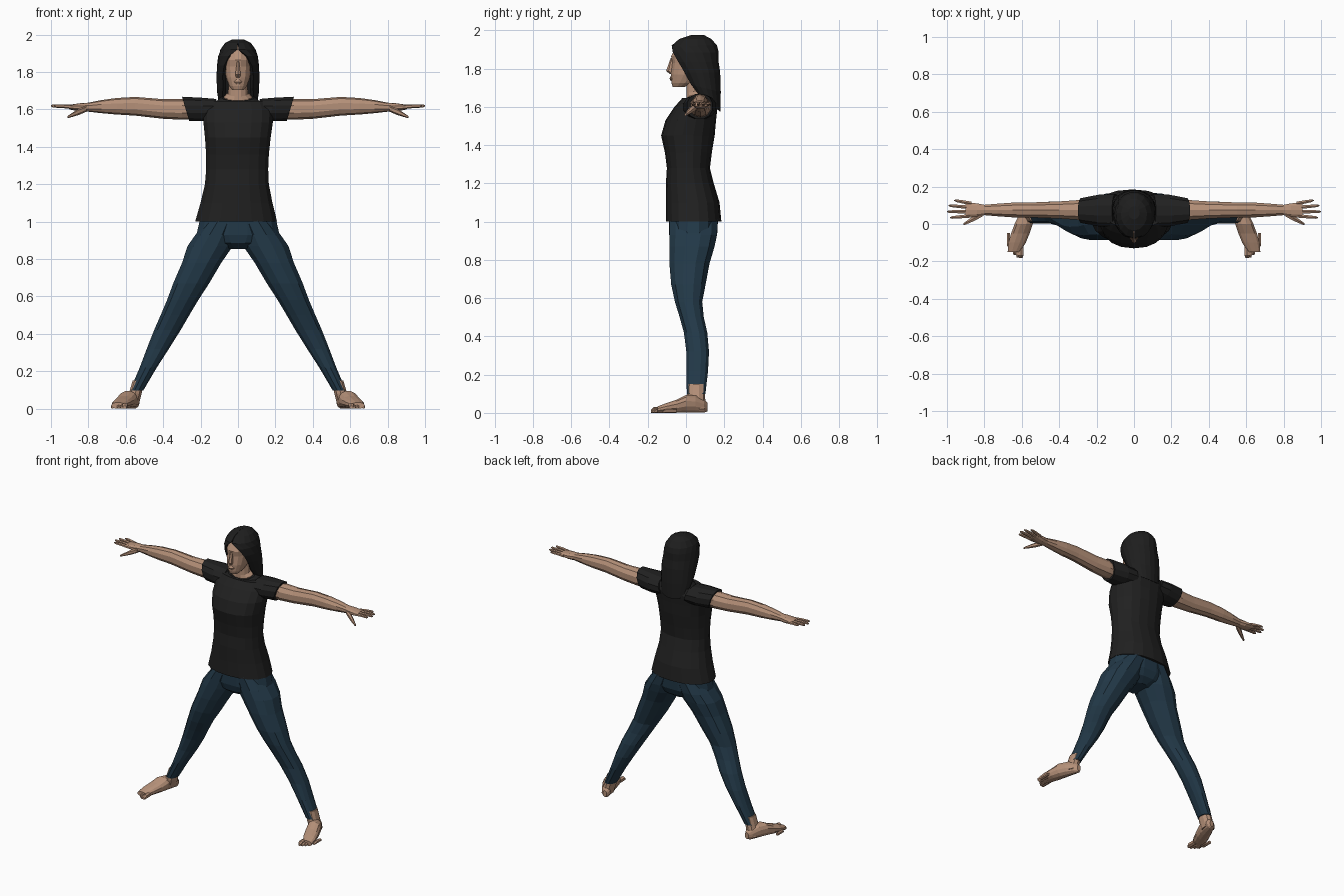
import bpy, bmesh, math

cube = bpy.data.objects.get("Cube")
if cube:
    bpy.data.objects.remove(cube, do_unlink=True)


def material(name, red, green, blue):
    colour = (red, green, blue, 1)
    mat = bpy.data.materials.new(name)
    mat.use_nodes = True
    mat.diffuse_color = colour
    mat.node_tree.nodes["Principled BSDF"].inputs["Base Color"].default_value = colour
    return mat


skin = material("skin", .46, .28, .19)
cotton = material("black cotton", .015, .015, .015)
denim = material("blue denim", .016, .04, .064)
dark_hair = material("black hair", .013, .013, .013)


def finish(name, bm, mat):
    bmesh.ops.recalc_face_normals(bm, faces=bm.faces)
    mesh = bpy.data.meshes.new(name)
    bm.to_mesh(mesh)
    bm.free()
    mesh.materials.append(mat)
    bpy.context.collection.objects.link(bpy.data.objects.new(name, mesh))


def bridge(bm, rings):
    for lower, upper in zip(rings, rings[1:]):
        for i in range(len(lower)):
            j = (i + 1) % len(lower)
            bm.faces.new((lower[i], lower[j], upper[j], upper[i]))


def loft(name, axis, rows, mat, side=1, base=0, slope=0, shear=0, sides=12, power=.9):
    """Each row: place along the axis, low and high edge, half width.
    The axis is z (edges in y), x or y (edges in z); the centre line is base + slope * place."""
    bm = bmesh.new()
    rings = []
    for place, low, high, half in rows:
        ring = []
        for i in range(sides):
            angle = math.tau * (i + .5) / sides
            c, s = math.cos(angle), math.sin(angle)
            across = base + slope * place + half * math.copysign(abs(c) ** power, c)
            rise = (high - low) / 2 * math.copysign(abs(s) ** power, s)
            edge = (low + high) / 2 + rise
            along = place + shear * rise
            x, y, z = {"x": (along, across, edge),
                       "y": (across, along, edge),
                       "z": (across, edge, along)}[axis]
            ring.append(bm.verts.new((side * x, y, z)))
        rings.append(ring)
    bridge(bm, rings)
    bm.faces.new(rings[0])
    bm.faces.new(rings[-1])
    finish(name, bm, mat)


def horseshoe_hair(name, rows, mat, steps=16):
    """Each row: height, front, back, half width, half angle of the gap around the face."""
    bm = bmesh.new()
    rings = []
    for height, front, back, half, gap in rows:
        start = math.radians(gap)
        angles = [start + (math.tau - 2 * start) * i / (steps - 1) for i in range(steps)]
        inner = min(.8, gap / 40)
        # The lower edge drops toward the back
        tilt = 5 * min(0, height - 1.75)
        ring = []
        for scale, order in ((1, angles), (inner, angles[::-1])):
            for angle in order:
                depth = -(back - front) / 2 * scale * math.cos(angle)
                ring.append(bm.verts.new((half * scale * math.sin(angle),
                                          (front + back) / 2 + depth,
                                          height + tilt * depth)))
        rings.append(ring)
    bridge(bm, rings)
    for ring in (rings[0], rings[-1]):
        for i in range(steps - 1):
            bm.faces.new((ring[i], ring[i + 1], ring[-2 - i], ring[-1 - i]))
    finish(name, bm, mat)


# Shirt body and round collar
loft("shirt_body", "z", [
    (1, -.105, .185, .222),
    (1.1, -.105, .175, .195),
    (1.2, -.105, .145, .173),
    (1.28, -.1, .125, .168),
    (1.36, -.11, .135, .17),
    (1.45, -.13, .15, .178),
    (1.53, -.107, .157, .188),
    (1.6, -.06, .165, .19),
    (1.645, -.02, .147, .165)], cotton, base=-.03, slope=.02, sides=18)
loft("shirt_collar", "z", [
    (1.62, -.03, .14, .14),
    (1.665, -.005, .125, .088)], cotton, shear=.3, sides=18)

# Neck, head, nose and lips
loft("neck", "z", [
    (1.6, 0, .11, .07),
    (1.668, 0, .115, .076),
    (1.685, 0, .105, .055),
    (1.76, 0, .1, .05)], skin, shear=.3)
loft("head", "z", [
    (1.703, -.07, -.01, .03),
    (1.725, -.077, .04, .048),
    (1.77, -.08, .1, .065),
    (1.83, -.073, .14, .073),
    (1.865, -.08, .16, .074),
    (1.92, -.05, .15, .062),
    (1.95, 0, .1, .03)], skin, sides=16)
loft("nose", "z", [
    (1.772, -.085, -.05, .013),
    (1.788, -.104, -.05, .016),
    (1.855, -.08, -.06, .007)], skin, sides=6)
loft("lips", "z", [
    (1.735, -.08, -.06, .014),
    (1.748, -.088, -.06, .024),
    (1.762, -.08, -.06, .01)], skin, sides=8)

# Long hair framing the face
horseshoe_hair("long_hair", [
    (1.615, .06, .18, .1, 58),
    (1.7, 0, .183, .114, 45),
    (1.78, -.04, .18, .116, 45),
    (1.835, -.07, .172, .113, 41),
    (1.885, -.083, .173, .106, 27),
    (1.92, -.075, .165, .095, 2),
    (1.955, -.035, .135, .07, 1),
    (1.975, .025, .095, .03, 1)], dark_hair)

# Seat of the jeans
loft("jeans_seat", "z", [
    (.855, -.04, .1, .07),
    (.885, -.077, .143, .17),
    (.93, -.09, .165, .226),
    (1.02, -.09, .17, .205)], denim, sides=16)

for side, word in ((1, "left_"), (-1, "right_")):
    # Short sleeve with a slanted cuff
    loft(word + "sleeve", "x", [
        (.1, 1.542, 1.658, .09),
        (.18, 1.535, 1.665, .088),
        (.28, 1.535, 1.67, .068)], cotton, side, base=.072, shear=.3)

    # Arm and palm
    loft(word + "arm", "x", [
        (.2, 1.545, 1.655, .055),
        (.3, 1.545, 1.656, .055),
        (.4, 1.55, 1.655, .048),
        (.55, 1.567, 1.667, .042),
        (.65, 1.573, 1.661, .041),
        (.73, 1.58, 1.65, .035),
        (.8, 1.588, 1.636, .029),
        (.84, 1.588, 1.634, .037),
        (.9, 1.6, 1.625, .042)], skin, side, base=.075, sides=10)

    # Fanned fingers and thumb
    for i, label in enumerate(("index", "middle", "ring", "little")):
        tip = 1 - .012 * (i - 1.2) ** 2
        fan = .09 * (i - 1)
        root = .87
        loft(word + label + "_finger", "x", [
            (root, 1.6, 1.623, .011),
            ((root + tip) / 2, 1.607, 1.627, .01),
            (tip - .012, 1.61, 1.627, .008),
            (tip, 1.615, 1.623, .003)],
            skin, side, base=.044 + .022 * i - fan * root, slope=fan, sides=6)
    loft(word + "thumb", "x", [
        (.81, 1.588, 1.62, .016),
        (.85, 1.571, 1.605, .016),
        (.885, 1.56, 1.583, .012),
        (.912, 1.553, 1.565, .006)], skin, side, base=.5, slope=-.55, sides=6)

    # Trouser leg, slanting outward to the ankle
    loft(word + "jeans_leg", "z", [
        (.098, .003, .103, .037),
        (.22, 0, .117, .047),
        (.32, 0, .122, .061),
        (.42, -.013, .113, .073),
        (.5, -.035, .095, .079),
        (.58, -.06, .087, .086),
        (.67, -.08, .105, .099),
        (.78, -.09, .126, .108),
        (.87, -.09, .153, .125),
        (.93, -.09, .166, .113),
        (1.01, -.09, .17, .09)], denim, side, base=.592, slope=-.51)

    # Ankle and turned-out foot
    loft(word + "ankle", "z", [
        (.02, .015, .105, .036),
        (.08, .005, .1, .036),
        (.15, .01, .098, .032)], skin, side, base=.57, slope=-.25, sides=10)
    loft(word + "foot", "y", [
        (.113, .008, .052, .014),
        (.095, 0, .07, .03),
        (.05, 0, .093, .042),
        (0, 0, .095, .05),
        (-.05, 0, .07, .051),
        (-.1, 0, .053, .048),
        (-.15, 0, .034, .034)], skin, side, base=.59, slope=-.35)

    # Toes, shrinking and stepping back from the big toe
    for i in range(5):
        height = .021 if i else .032
        tip = -.183 + .004 * i * i
        loft(word + "toe_" + str(i + 1), "y", [
            (tip + .07, 0, height, height / 2),
            (tip + .015, 0, height, height / 2),
            (tip, 0, height / 2, height / 3)], skin, side, base=.605 + .0165 * i, sides=6)
